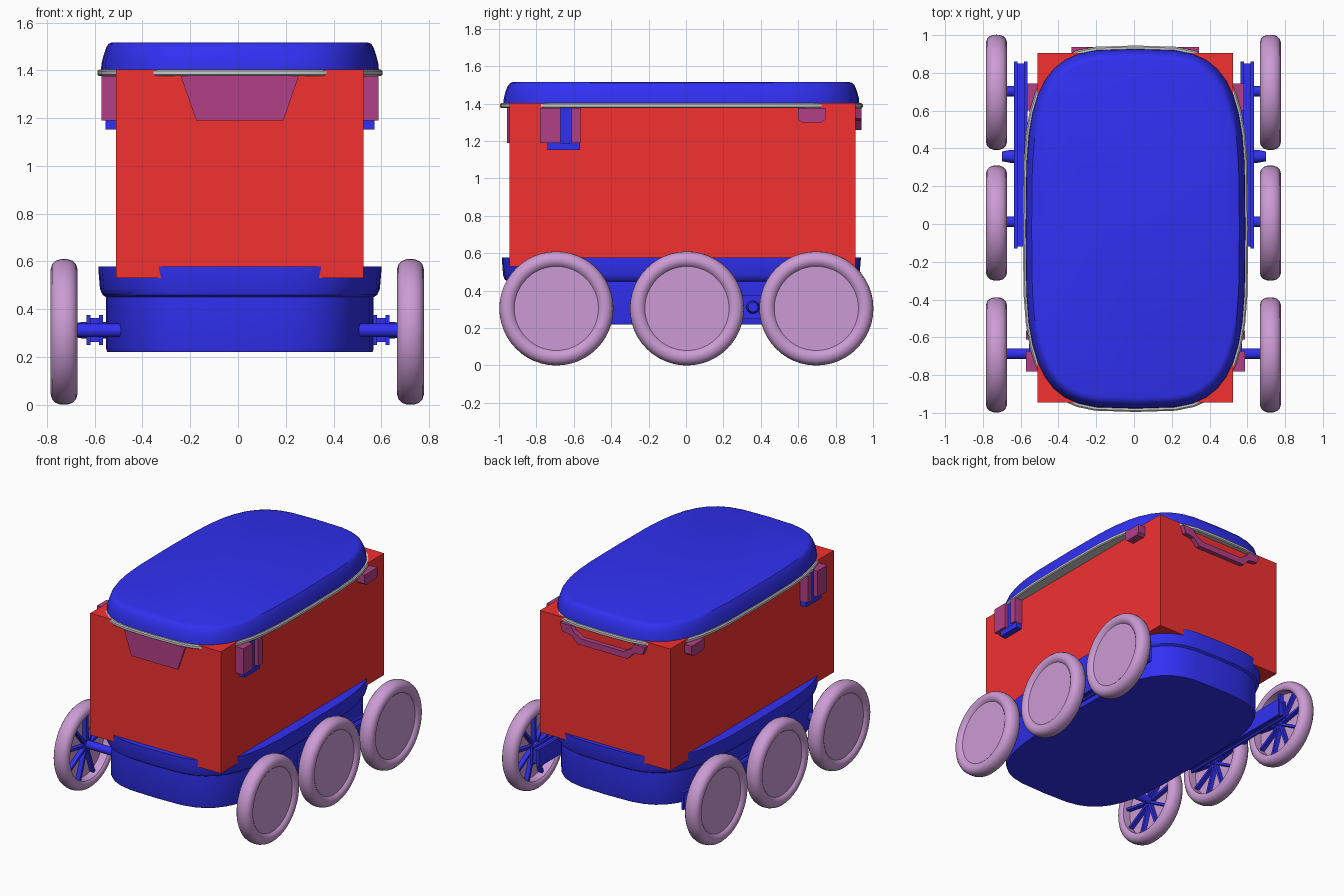
import bpy, bmesh, math
from mathutils import Matrix

if "Cube" in bpy.data.objects:
    bpy.data.objects.remove(bpy.data.objects["Cube"])

CX, CY = 0.008, -0.025          # body centre
WX, WZ, WR = 0.725, 0.305, 0.305  # wheel centre offset, height, radius


def material(name, rgb):
    m = bpy.data.materials.new(name)
    m.diffuse_color = (*rgb, 1)
    m.use_nodes = True
    m.node_tree.nodes["Principled BSDF"].inputs["Base Color"].default_value = m.diffuse_color
    return m


BLUE = material("blue", (0.03, 0.03, 0.9))
RED = material("red", (0.9, 0.03, 0.03))
PURPLE = material("purple", (0.6, 0.33, 0.66))
MAROON = material("maroon", (0.45, 0.05, 0.24))


def finish(name, bm, mat, smooth=True):
    bmesh.ops.recalc_face_normals(bm, faces=bm.faces)
    me = bpy.data.meshes.new(name)
    bm.to_mesh(me)
    bm.free()
    ob = bpy.data.objects.new(name, me)
    bpy.context.collection.objects.link(ob)
    if mat:
        me.materials.append(mat)
    if smooth:
        bpy.ops.object.select_all(action='DESELECT')
        ob.select_set(True)
        bpy.context.view_layer.objects.active = ob
        bpy.ops.object.shade_smooth_by_angle(angle=math.radians(35))
    return ob


def loft(bm, rings, caps=True):
    loops = [[bm.verts.new(p) for p in r] for r in rings]
    n = len(loops[0])
    for a, b in zip(loops, loops[1:]):
        for i in range(n):
            j = (i + 1) % n
            bm.faces.new((a[i], a[j], b[j], b[i]))
    if caps:
        bm.faces.new(loops[0])
        bm.faces.new(loops[-1])


def rounded_ring(a, b, z, power=3.6, n=40):
    """Squarish oval outline of half-sizes a, b."""
    def f(v):
        return math.copysign(abs(v) ** (2 / power), v) if abs(v) > 1e-6 else 0
    ts = [2 * math.pi * i / n for i in range(n)]
    return [(CX + a * f(math.cos(t)), CY + b * f(math.sin(t)), z) for t in ts]


def shell(name, levels, mat):
    bm = bmesh.new()
    loft(bm, [rounded_ring(*lv) for lv in levels])
    return finish(name, bm, mat)


def add_box(bm, x, y, z):
    lo, hi = zip(x, y, z)
    m = Matrix.Translation([(p + q) / 2 for p, q in zip(lo, hi)]) @ \
        Matrix.Diagonal([abs(q - p) for p, q in zip(lo, hi)] + [1])
    bmesh.ops.create_cube(bm, size=1, matrix=m)


def boxes(name, specs, mat):
    bm = bmesh.new()
    for s in specs:
        add_box(bm, *s)
    return finish(name, bm, mat, False)


def lathe_x(name, profile, cx, y, z, s, mat, n=48):
    """Revolve (radius, outward offset) points about the x axis."""
    bm = bmesh.new()
    ang = [2 * math.pi * i / n for i in range(n)]
    loft(bm, [[(cx + s * u, y + r * math.cos(t), z + r * math.sin(t)) for t in ang]
              for r, u in profile])
    return finish(name, bm, mat)


def prism(name, outline, to3d, d0, d1, mat):
    """Extrude a 2D outline between depths d0 and d1."""
    bm = bmesh.new()
    loft(bm, [[to3d(u, v, d) for u, v in outline] for d in (d0, d1)])
    return finish(name, bm, mat, False)


# Cargo box, lower tub, lid and the grey rim under the lid
boxes("cargo_box", [((-0.51, 0.525), (-0.945, 0.905), (0.53, 1.403))], RED)
shell("lower_tub", [(0.555, 0.925, 0.22), (0.56, 0.93, 0.235), (0.56, 0.93, 0.45),
                    (0.575, 0.945, 0.46), (0.586, 0.953, 0.485),
                    (0.593, 0.96, 0.57), (0.593, 0.96, 0.578)], BLUE)
shell("lid", [(0.582, 0.952, 1.40), (0.579, 0.949, 1.43), (0.57, 0.94, 1.465),
              (0.56, 0.928, 1.495), (0.55, 0.913, 1.511), (0.535, 0.893, 1.517)], BLUE)
shell("lid_rim", [(0.59, 0.963, 1.376), (0.597, 0.97, 1.382),
                  (0.597, 0.97, 1.397), (0.59, 0.963, 1.403)], None)

# Front panel and rear grab handle
prism("front_panel", [(-0.24, 1.377), (-0.175, 1.19), (0.19, 1.19), (0.255, 1.377)],
      lambda u, v, d: (u, d, v), -0.956, -0.9, MAROON)
prism("rear_handle", [(-0.33, 1.377), (-0.31, 1.32), (-0.24, 1.31), (-0.19, 1.26),
                      (0.205, 1.26), (0.255, 1.31), (0.325, 1.32), (0.345, 1.377),
                      (0.26, 1.377), (0.235, 1.34), (0.175, 1.305),
                      (-0.16, 1.305), (-0.22, 1.34), (-0.245, 1.377)],
      lambda u, v, d: (u, d, v), 0.88, 0.937, MAROON)

WHEEL = [(0.004, 0.036), (0.225, 0.036), (0.232, 0.044), (0.245, 0.053), (0.262, 0.056),
         (0.283, 0.05), (0.297, 0.036), (0.304, 0.016), (0.305, 0), (0.304, -0.016),
         (0.297, -0.036), (0.283, -0.05), (0.262, -0.056), (0.245, -0.053),
         (0.235, -0.044), (0.232, 0.012), (0.004, 0.012)]

for side, s in (("left", -1), ("right", 1)):
    def bx(a, b):
        return (CX + s * a, CX + s * b)

    # Side latch with a blue tongue, and the small rear hinge
    boxes(side + "_latch", [(bx(0.48, 0.58), (-0.78, -0.672), (1.19, 1.377)),
                            (bx(0.48, 0.58), (-0.612, -0.565), (1.19, 1.377))], MAROON)
    boxes(side + "_latch_tongue", [(bx(0.48, 0.55), (-0.675, -0.61), (1.16, 1.377)),
                                   (bx(0.48, 0.563), (-0.74, -0.567), (1.152, 1.19))], BLUE)
    prism(side + "_hinge", [(0.6, 1.377), (0.6, 1.315), (0.62, 1.3), (0.725, 1.3),
                            (0.745, 1.315), (0.745, 1.377)],
          lambda u, v, d: (CX + s * d, u, v), 0.48, 0.575, MAROON)

    # Suspension beam with raised side plates and a tapered pivot
    boxes(side + "_suspension_beam",
          [((s * 0.575, s * 0.625), (-0.12, 0.85), (0.262, 0.362)),
           ((s * 0.617, s * 0.634), (-0.13, 0.86), (0.25, 0.375)),
           ((s * 0.565, s * 0.582), (-0.13, 0.86), (0.25, 0.375))], BLUE)
    lathe_x(side + "_beam_pivot", [(0.035, 0.5), (0.035, 0.65), (0.026, 0.698)],
            0, 0.358, 0.312, s, BLUE, 20)

    # Wheels, spokes and axles
    wx = s * WX - 0.003
    for pos, y, inner in (("front", -0.693, 0.45), ("middle", 0.005, 0.6), ("rear", 0.697, 0.6)):
        tag = side + "_" + pos
        lathe_x(tag + "_wheel", WHEEL, wx, y, WZ, s, PURPLE)
        lathe_x(tag + "_axle", [(0.028, inner - WX), (0.028, 0.014)],
                wx, y + 0.006, 0.311, s, BLUE, 20)
        bm = bmesh.new()
        for k in range(9):
            rot = Matrix.Translation((wx, y, WZ)) @ Matrix.Rotation(2 * math.pi * k / 9, 4, 'X')
            part = bmesh.new()
            add_box(part, (-s * 0.02, s * 0.014), (-0.009, 0.009), (0.01, 0.234))
            part.transform(rot)
            tmp = bpy.data.meshes.new("tmp")
            part.to_mesh(tmp)
            part.free()
            bm.from_mesh(tmp)
            bpy.data.meshes.remove(tmp)
        finish(tag + "_spokes", bm, BLUE, False)
